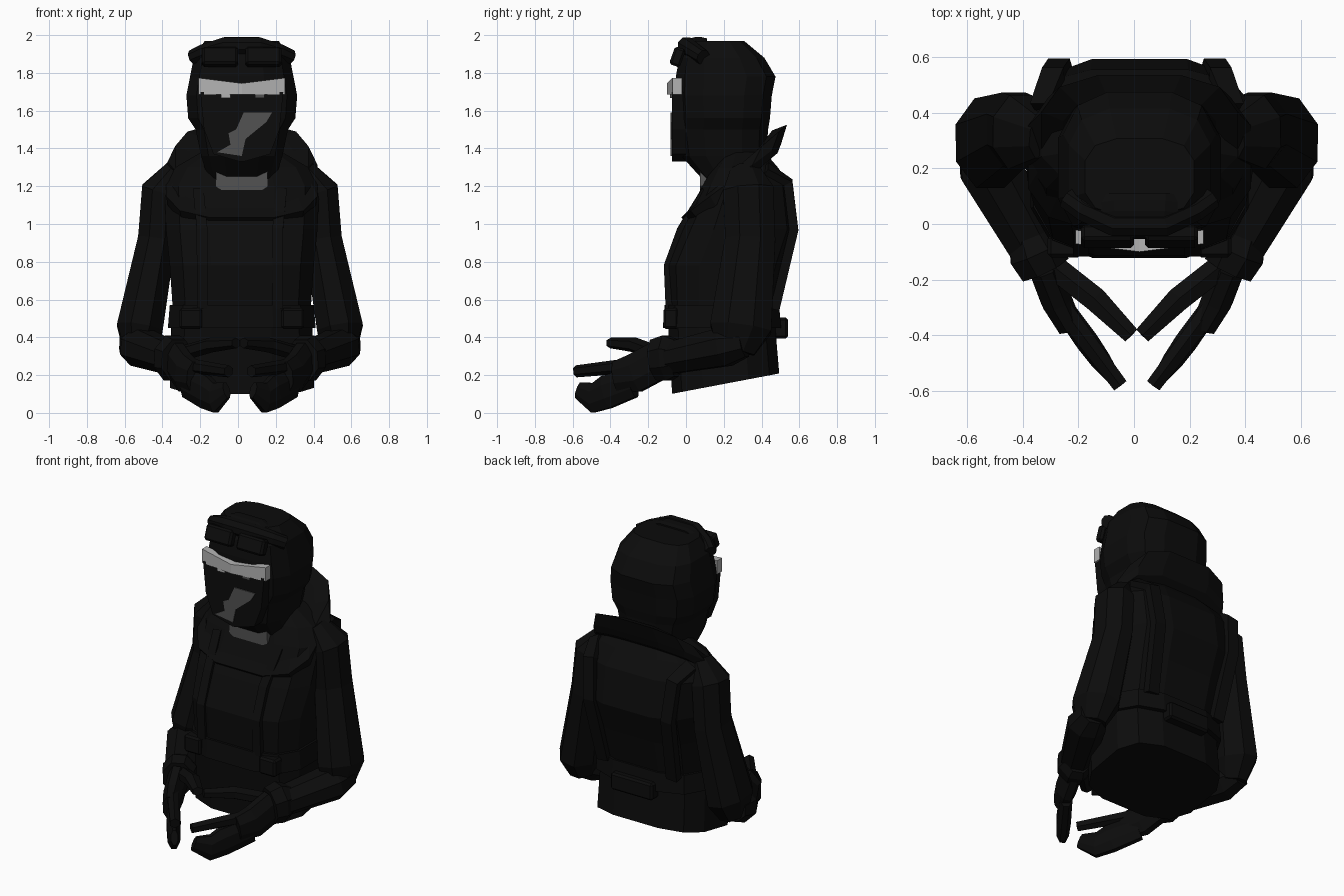
import bpy, bmesh, math
from mathutils import Vector, Matrix

if "Cube" in bpy.data.objects:
    bpy.data.objects.remove(bpy.data.objects["Cube"], do_unlink=True)

MIDDLE = .02  # body centre line
UP, BACK = Vector((0, 0, 1)), Vector((0, 1, 0))


def material(name, value):
    colour = (value, value, value, 1)
    mat = bpy.data.materials.new(name)
    mat.use_nodes = True
    mat.diffuse_color = colour
    mat.node_tree.nodes["Principled BSDF"].inputs["Base Color"].default_value = colour
    return mat


BLACK = material("black cloth", .0035)
GREY = material("dark grey", .085)
LIGHT = material("light grey", .45)


def finish(name, bm, mat):
    bmesh.ops.recalc_face_normals(bm, faces=bm.faces)
    mesh = bpy.data.meshes.new(name)
    bm.to_mesh(mesh)
    bm.free()
    mesh.materials.append(mat)
    bpy.context.collection.objects.link(bpy.data.objects.new(name, mesh))


def skin(name, rings, mat=BLACK):
    """Join rings of points with quads and cap both ends."""
    bm = bmesh.new()
    rows = [[bm.verts.new(point) for point in ring] for ring in rings]
    for lower, upper in zip(rows, rows[1:]):
        for i in range(len(lower)):
            bm.faces.new((lower[i - 1], lower[i], upper[i], upper[i - 1]))
    bm.faces.new(rows[0])
    bm.faces.new(rows[-1])
    finish(name, bm, mat)


def circle(count):
    """Unit circle points with a flat side facing each axis."""
    angles = [math.tau * (i + .5) / count for i in range(count)]
    return [(math.cos(a), math.sin(a)) for a in angles]


def rounded(value, power=.65):
    return math.copysign(abs(value) ** power, value)


def loft(name, sections, slant=0):
    """Stack boxy rings given as height, front, back, half width; slant lifts the back."""
    rings = []
    for height, front, back, half in sections:
        ring = []
        for c, s in circle(12):
            depth = (rounded(s) + 1) / 2
            ring.append((MIDDLE + half * rounded(c), front + (back - front) * depth, height + slant * depth))
        rings.append(ring)
    skin(name, rings)


def tube(name, path, width, depth, toward=UP, sides=8):
    """Sweep an oval along points given as x, y, z, scale."""
    points = [Vector(p[:3]) for p in path]
    rings = []
    for k, point in enumerate(points):
        ahead = points[min(k + 1, len(points) - 1)] - points[max(k - 1, 0)]
        across = ahead.cross(toward).normalized()
        rise = across.cross(ahead).normalized()
        size = path[k][3]
        rings.append([point + across * width * size * c + rise * depth * size * s for c, s in circle(sides)])
    skin(name, rings)


def plate(name, outline, front, back, mat):
    """Prism from an x, z outline between two depths."""
    skin(name, [[(MIDDLE + x, y, z) for x, z in outline] for y in (front, back)], mat)


def symmetric(half):
    """Complete a right-hand outline by mirroring it."""
    return half + [(-x, z) for x, z in reversed(half)]


def box(name, centre, size, tilt=0):
    bm = bmesh.new()
    matrix = Matrix.Translation(centre) @ Matrix.Rotation(tilt, 4, "X") @ Matrix.Diagonal((*size, 1))
    bmesh.ops.create_cube(bm, size=1, matrix=matrix)
    bmesh.ops.bevel(bm, geom=bm.edges[:], offset=.012, segments=1, affect="EDGES")
    finish(name, bm, BLACK)


# Coat with a slanted hem, belt and raised collar
loft("coat_skirt", [(.1, -.08, .5, .39), (.45, -.1, .47, .38)], slant=.11)
loft("coat_body", [(.5, -.1, .47, .37), (.78, -.12, .54, .39), (.97, -.04, .6, .41),
                   (1.2, .08, .56, .42), (1.3, .14, .49, .36), (1.38, .2, .42, .22)])
loft("belt", [(.45, -.13, .51, .4), (.57, -.12, .5, .39)])
loft("collar", [(.98, .02, .49, .4), (1.03, -.03, .51, .41), (1.13, .07, .54, .36), (1.1, .15, .46, .28)],
     slant=.4)
box("back_pouch", (MIDDLE, .5, .45), (.3, .08, .11))
plate("neck_patch", symmetric([(.13, 1.35), (.14, 1.2), (.01, 1.12)]), .075, .3, GREY)

# Hooded head with a flat mask
loft("hood", [(1.23, .09, .4, .18), (1.36, -.03, .43, .22), (1.5, -.05, .44, .25), (1.56, -.05, .45, .29),
              (1.68, -.06, .46, .3), (1.78, -.06, .48, .28), (1.88, -.04, .42, .26), (1.97, .03, .31, .2)])
plate("face_mask", symmetric([(.22, 1.7), (.2, 1.5), (.15, 1.37), (.01, 1.33)]), -.075, .03, BLACK)
plate("mask_patch", [(.01, 1.59), (.16, 1.59), (.13, 1.54), (.02, 1.45), (0, 1.36),
                     (-.13, 1.38), (-.06, 1.42), (-.07, 1.48), (-.03, 1.5)], -.081, -.074, GREY)

# Pale strip across the eyes, bent and narrowed in the middle
strip = []
for x in (-.23, -.2, 0, .2, .23):
    front, low, high = -.1 + abs(x) / 8, 1.685, 1.745 + abs(x) / 8
    strip.append([(MIDDLE + x, y, z) for y, z in
                  ((front, low), (front, high), (front + .05, high), (front + .05, low))])
skin("eye_strip", strip, LIGHT)
for name, x, mat in (("right_eye_tab", -.085, LIGHT), ("left_eye_tab", .095, GREY)):
    plate(name, [(x + dx, z) for dx, z in symmetric([(.026, 1.69), (.026, 1.667)])], -.084, -.075, mat)

# Goggles pushed up on the forehead
arch = [-.26, -.2, -.09, .09, .2, .26]
tube("goggle_frame", [(MIDDLE + x, 1.5 * x * x - .01, 1.95 - x * x, 1 - abs(x)) for x in arch], .055, .055)
tube("goggle_strap", [(MIDDLE + x, .07 - x * x / 2, 1.99 - 1.5 * x * x, 1) for x in arch[1:-1]], .05, .012)

for side, label in ((1, "left"), (-1, "right")):
    def limb(part, path, width, depth, toward=UP, sides=8):
        mirrored = [(.01 + side * x, y, z, scale) for x, y, z, scale in path]
        tube(label + "_" + part, mirrored, width, depth, toward, sides)

    box(label + "_goggle_lens", (MIDDLE + side * .115, -.045, 1.885), (.19, .06, .1), tilt=-.35)
    box(label + "_belt_pouch", (MIDDLE + side * .27, -.08, .5), (.12, .08, .11))

    # Sleeves and cuffs
    limb("upper_arm", [(.34, .31, 1.29, .5), (.42, .33, 1.18, .9), (.44, .34, .92, .9),
                       (.53, .29, .45, 1.1), (.54, .26, .33, .7)], .12, .16, BACK)
    limb("forearm", [(.56, .31, .37, .8), (.53, .21, .35, 1.1), (.37, -.08, .29, .9)], .11, .1)
    limb("cuff", [(.38, -.05, .29, .8), (.36, -.1, .29, 1), (.33, -.16, .28, .9)], .11, .13)

    # Gloved hand
    limb("palm", [(.34, -.14, .28, 1), (.29, -.27, .21, 1), (.24, -.37, .19, .8)], .06, .11)
    limb("index_finger", [(.27, -.3, .25, 1), (.06, -.58, .22, .8)], .04, .04, sides=6)
    limb("fingers", [(.28, -.28, .16, .9), (.18, -.42, .11, 1), (.13, -.49, .08, .9), (.07, -.57, .12, .5)],
         .045, .095)
    limb("thumb", [(.29, -.16, .32, 1), (.15, -.27, .36, 1), (.02, -.4, .37, .7)], .05, .04, sides=6)

    # Harness straps over chest and back
    limb("chest_strap", [(.22, .1, 1.18, 1), (.2, -.03, .97, 1), (.2, -.1, .78, 1), (.2, -.09, .55, 1)],
         .04, .025, BACK, sides=4)
    limb("back_strap", [(.34, .42, 1.29, 1), (.3, .54, 1.22, 1), (.28, .57, .97, 1), (.25, .47, .55, 1)],
         .055, .035, BACK, sides=4)
